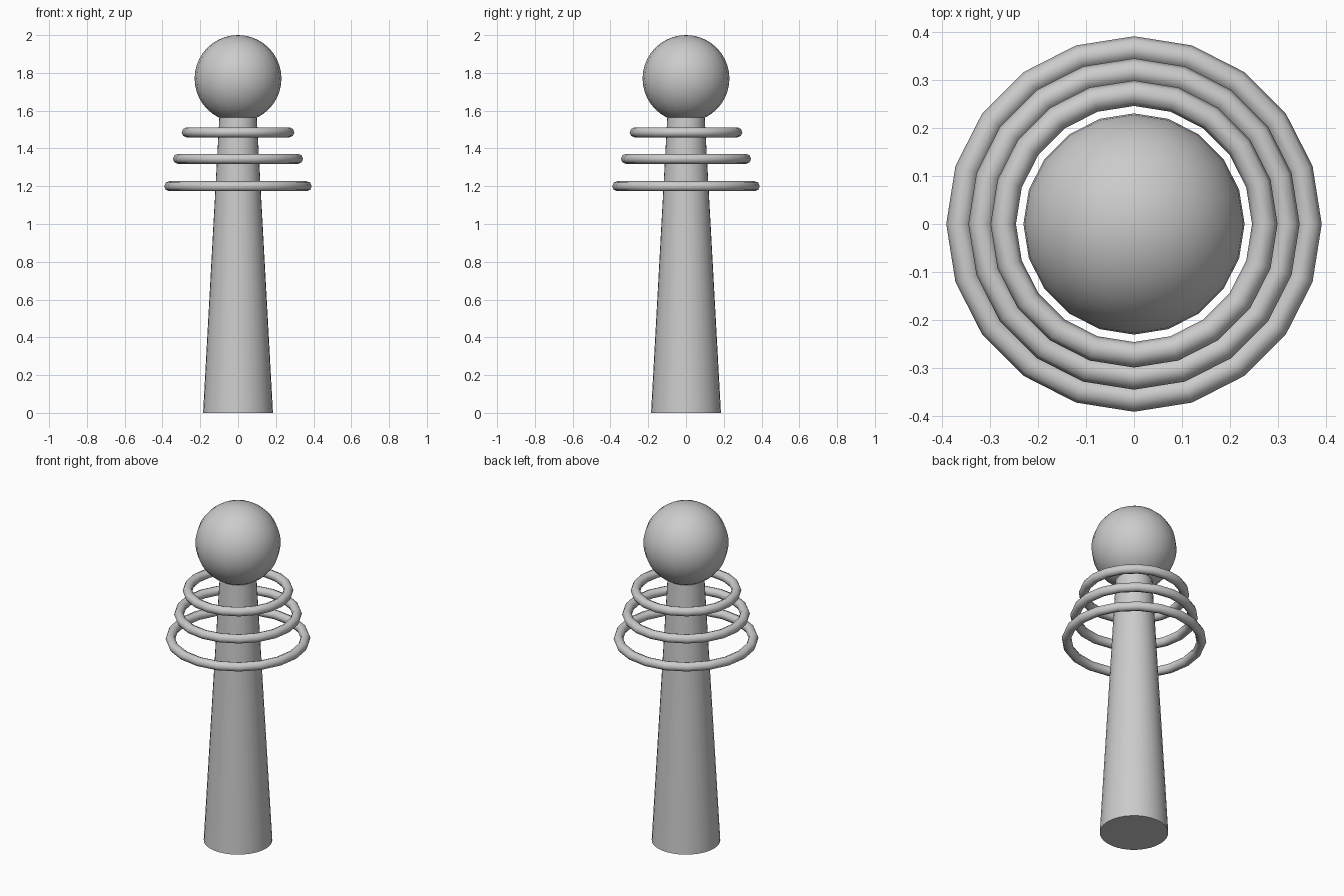
import bpy

if "Cube" in bpy.data.objects:
    bpy.data.objects.remove(bpy.data.objects["Cube"])


def finish(name, angle=1.05):
    obj = bpy.context.object
    obj.name = name
    bpy.ops.object.shade_smooth_by_angle(angle=angle)
    return obj


# Tapered post, its top end hidden inside the ball
HEIGHT, BASE_R, TOP_R = 1.64, 0.185, 0.095
bpy.ops.mesh.primitive_cone_add(vertices=32, radius1=BASE_R, radius2=TOP_R,
                                depth=HEIGHT, location=(0, 0, HEIGHT / 2))
finish("post")

# Ball on top
bpy.ops.mesh.primitive_uv_sphere_add(segments=20, ring_count=20, radius=0.23,
                                     location=(0, 0, 1.77))
finish("ball")

# Three floating rings, narrowing upwards
rings = [("lower_ring", 0.364, 1.20), ("middle_ring", 0.318, 1.345), ("upper_ring", 0.272, 1.485)]
for name, radius, z in rings:
    bpy.ops.mesh.primitive_torus_add(major_segments=20, minor_segments=8,
                                     major_radius=radius, minor_radius=0.0265,
                                     location=(0, 0, z))
    finish(name)
